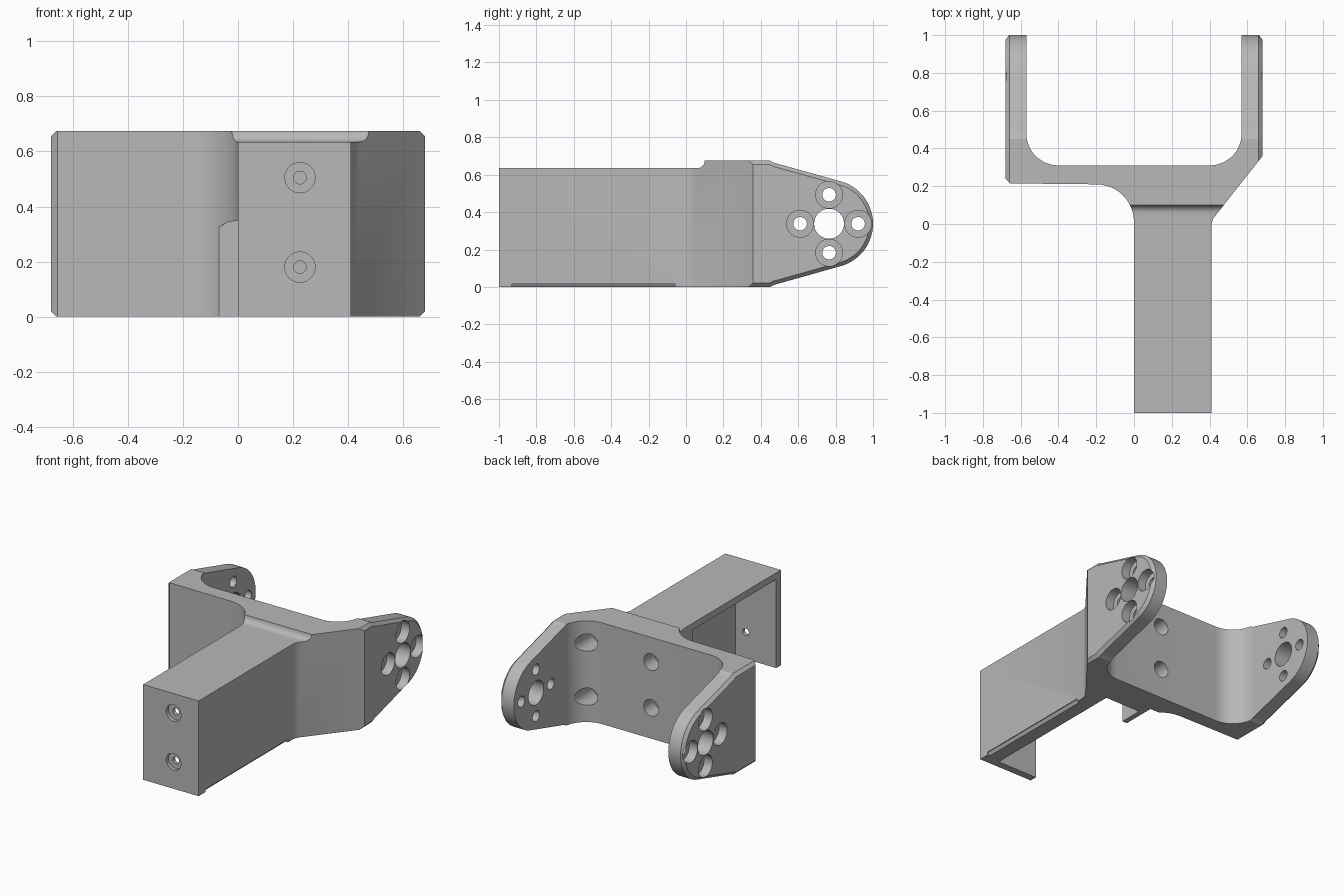
import bpy, bmesh
from math import sin, cos, radians
from mathutils import Vector

cube = bpy.data.objects.get("Cube")
if cube:
    bpy.data.objects.remove(cube, do_unlink=True)

grey = bpy.data.materials.new("light grey")
grey.use_nodes = True
colour = (0.48, 0.48, 0.48, 1)
grey.diffuse_color = colour
grey.node_tree.nodes["Principled BSDF"].inputs["Base Color"].default_value = colour

PLACE = {"x": lambda u, v, t: (t, u, v),
         "y": lambda u, v, t: (u, t, v),
         "z": lambda u, v, t: (u, v, t)}


def arc(cu, cv, r, start, end, steps=12):
    """Points on a circle arc, angles in degrees."""
    angles = [radians(start + (end - start) * i / steps) for i in range(steps + 1)]
    return [(cu + r * cos(a), cv + r * sin(a)) for a in angles]


def prism(name, points, axis, low, high, chamfer=0):
    """Extrude a profile along an axis, with optional chamfered end rims."""
    bm = bmesh.new()
    place = PLACE[axis]
    ends = [[bm.verts.new(place(u, v, t)) for u, v in points] for t in (low, high)]
    caps = [bm.faces.new(ring) for ring in ends]
    n = len(points)
    for i in range(n):
        j = (i + 1) % n
        bm.faces.new((ends[0][i], ends[0][j], ends[1][j], ends[1][i]))
    bmesh.ops.recalc_face_normals(bm, faces=bm.faces)
    if chamfer:
        rims = [e for cap in caps for e in cap.edges]
        bmesh.ops.bevel(bm, geom=rims, offset=chamfer, segments=1,
                        affect="EDGES", profile=0.5)
    mesh = bpy.data.meshes.new(name)
    bm.to_mesh(mesh)
    bm.free()
    ob = bpy.data.objects.new(name, mesh)
    bpy.context.collection.objects.link(ob)
    return ob


def box(name, x, y, z):
    corners = [(x[0], y[0]), (x[1], y[0]), (x[1], y[1]), (x[0], y[1])]
    return prism(name, corners, "z", *z)


def hole(axis, u, v, r, low, high):
    return prism("hole_cutter", arc(u, v, r, 0, 360, 32)[:-1], axis, low, high)


def combine(target, tool, operation="DIFFERENCE"):
    tool.hide_render = True
    mod = target.modifiers.new("cut", "BOOLEAN")
    mod.operation = operation
    mod.solver = "EXACT"
    mod.object = tool
    bpy.context.view_layer.objects.active = target
    bpy.ops.object.modifier_apply(modifier=mod.name)
    bpy.data.objects.remove(tool, do_unlink=True)


# Plan outline: arm, flared cheek, fork with rounded inner corners, arm fillet
outline = [(0, -1.1), (0.41, -1.1), (0.41, 0), (0.42, 0.03), (0.72, 0.41),
           (0.72, 1.1), (0.57, 1.1)]
outline += arc(0.4, 0.48, 0.17, 0, -90)
outline += arc(-0.4, 0.48, 0.17, -90, -180)
outline += [(-0.57, 1.1), (-0.72, 1.1), (-0.72, 0.275), (-0.655, 0.215)]
outline += arc(-0.2, 0.01, 0.2, 90, 0)
bracket = prism("fork_bracket", outline, "z", -0.1, 0.8)

# Side profile: stepped top, tapered cheeks and rounded tips
side = [(-1, 0), (-1, 0.635), (0.06, 0.635)]
side += arc(0.06, 0.675, 0.04, -90, 0, 6)[1:]
side += [(0.45, 0.675), (0.475, 0.662), (0.51, 0.653)]
side += arc(0.765, 0.338, 0.235, 75, -75, 28)
side += [(0.51, 0.022), (0.475, 0.013), (0.45, 0)]
combine(bracket, prism("side_profile", side, "x", -0.68, 0.68, 0.02), "INTERSECT")

# Hollow arm, open below and on its right side
combine(bracket, box("arm_pocket", (-0.1, 0.3), (-0.95, -0.07), (-0.2, 0.59)))
combine(bracket, box("root_pocket", (0.035, 0.3), (-0.2, 0.09), (-0.2, 0.589)))
combine(bracket, prism("fillet_notch", [(-0.25, -0.1), (0, -0.1), (0, 0.35),
                                        (-0.04, 0.342), (-0.08, 0.32), (-0.25, 0.2)],
                       "y", -0.05, 0.16))
combine(bracket, prism("arm_edge_relief", [(0.385, -0.01), (0.45, -0.01),
                                           (0.45, 0.02), (0.405, 0.02)],
                       "y", -0.93, -0.06))

# Counterbored screw holes in the arm end
for z in (0.18, 0.505):
    combine(bracket, hole("y", 0.225, z, 0.055, -1.1, -0.975))
    combine(bracket, hole("y", 0.225, z, 0.023, -1.1, -0.9))

# Bolt recesses in the fork web
for x, r, heights in ((0.04, 0.055, (0.205, 0.51)), (0.49, 0.058, (0.17, 0.53))):
    for z in heights:
        combine(bracket, hole("y", x, z, r, 0.2, 0.6))

# Hub bore and bolt circle through both cheeks
cy, cz, reach = 0.765, 0.338, 0.155
combine(bracket, hole("x", cy, cz, 0.08, -1, 1))
for dy, dz in ((1, 0), (-1, 0), (0, 1), (0, -1)):
    y, z = cy + dy * reach, cz + dz * reach
    combine(bracket, hole("x", y, z, 0.036, -1, 1))
    for low, high in ((-1, -0.62), (0.62, 1)):
        combine(bracket, hole("x", y, z, 0.072, low, high))

# Finish
bracket.data.materials.clear()
bracket.data.materials.append(grey)
for poly in bracket.data.polygons:
    poly.material_index = 0
bpy.ops.object.select_all(action="DESELECT")
bracket.select_set(True)
bpy.context.view_layer.objects.active = bracket
bpy.ops.object.shade_smooth_by_angle(angle=radians(25))
